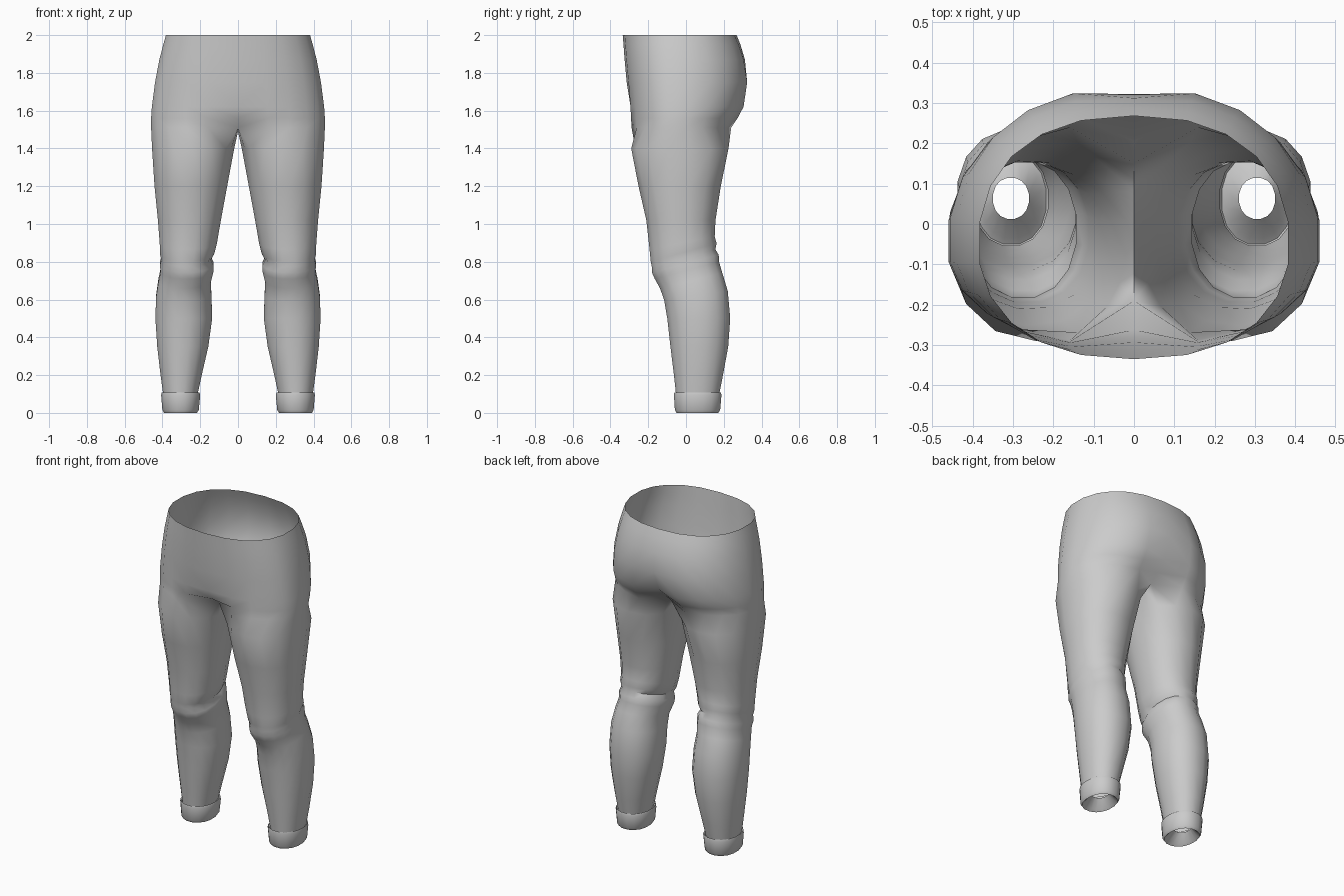
import bpy, bmesh
from math import sin, cos, radians, copysign

OUT, INN = 12, 4          # points on the outer sweep, points on the inseam


def power(v, p):
    return copysign(abs(v) ** p, v)


def leg_ring(z, x0, x1, y0, y1, tilt=0.0):
    """Closed loop: front inseam corner, round the outside, back along the inseam."""
    t = min(max((z - 0.9) / 0.5, 0), 1)
    h = 56 + (40 - 56) * t
    angles = [180 + h + (360 - 2 * h) * i / (OUT - 1) for i in range(OUT)]
    angles += [180 - h + 2 * h * (i + 1) / (INN + 1) for i in range(INN)]
    cx, cy, rx, ry = (x0 + x1) / 2, (y0 + y1) / 2, (x1 - x0) / 2, (y1 - y0) / 2
    pts = []
    for a in map(radians, angles):
        y = ry * power(sin(a), 0.92)
        pts.append((cx + rx * power(cos(a), 0.92), cy + y, z + tilt * y))
    return pts


def hip_ring(z, rx, yf, yb, cf, cb):
    """Half loop from front centre to back centre; cf and cb set the centre dents."""
    cy, pts = -0.05, []
    for i in range(OUT):
        a = radians(-90 + 180 * i / (OUT - 1))
        s = power(sin(a), 0.9)
        pts.append((rx * cos(a) ** 0.85, cy + s * ((yb - cy) if s > 0 else (cy - yf)), z))
    pts[0], pts[-1] = (0, cf, z), (0, cb, z)
    return pts


def build(name, rings, hips=()):
    bm = bmesh.new()
    loops = [[bm.verts.new(p) for p in r] for r in rings]
    for a, b in zip(loops, loops[1:]):
        n = len(a)
        for i in range(n):
            j = (i + 1) % n
            bm.faces.new((a[i], a[j], b[j], b[i]))
    prev = loops[-1][:OUT]
    for r in hips:
        cur = [bm.verts.new(p) for p in r]
        for i in range(OUT - 1):
            bm.faces.new((prev[i], prev[i + 1], cur[i + 1], cur[i]))
        prev = cur
    # mirror to the other leg and weld the centre seam
    geom = bm.verts[:] + bm.edges[:] + bm.faces[:]
    bmesh.ops.mirror(bm, geom=geom, axis='X', merge_dist=0.0005)
    bmesh.ops.recalc_face_normals(bm, faces=bm.faces[:])
    me = bpy.data.meshes.new(name)
    bm.to_mesh(me)
    bm.free()
    ob = bpy.data.objects.new(name, me)
    bpy.context.collection.objects.link(ob)
    bpy.ops.object.select_all(action='DESELECT')
    ob.select_set(True)
    bpy.context.view_layer.objects.active = ob
    bpy.ops.object.shade_smooth_by_angle(angle=radians(50))
    return ob


# trouser legs from ankle to thigh, with knee folds
legs = [leg_ring(*r) for r in (
    (0.10, 0.212, 0.398, -0.055, 0.178),
    (0.20, 0.190, 0.412, -0.066, 0.198),
    (0.35, 0.155, 0.430, -0.085, 0.226),
    (0.50, 0.134, 0.440, -0.102, 0.237),
    (0.62, 0.138, 0.436, -0.118, 0.224, 0.15),
    (0.70, 0.142, 0.424, -0.140, 0.195, 0.25),
    (0.755, 0.128, 0.412, -0.168, 0.178, 0.27),
    (0.79, 0.128, 0.416, -0.183, 0.176, 0.27),
    (0.82, 0.142, 0.408, -0.184, 0.158, 0.27),
    (0.85, 0.124, 0.416, -0.190, 0.165, 0.27),
    (0.90, 0.110, 0.417, -0.196, 0.155, 0.2),
    (1.02, 0.088, 0.427, -0.212, 0.158),
    (1.20, 0.055, 0.446, -0.252, 0.185),
    (1.40, 0.018, 0.460, -0.290, 0.225))]

# crotch loop: hip sweep plus inseam points on the centre plane
crotch = hip_ring(1.51, 0.464, -0.297, 0.25, -0.19, 0.15)
crotch += [(0, 0.15 - 0.34 * (i + 1) / (INN + 1), 1.49) for i in range(INN)]

# seat and open waist
hips = [hip_ring(*r) for r in (
    (1.56, 0.464, -0.300, 0.285, -0.262, 0.205),
    (1.62, 0.460, -0.303, 0.318, -0.293, 0.268),
    (1.75, 0.443, -0.314, 0.338, -0.314, 0.322),
    (1.87, 0.420, -0.325, 0.318, -0.325, 0.312),
    (1.95, 0.399, -0.331, 0.290, -0.331, 0.288),
    (2.00, 0.385, -0.335, 0.268, -0.335, 0.268))]
build("trousers", legs + [crotch], hips)

# turned-up cuffs folding inwards to a small ankle hole
build("cuffs", [leg_ring(*r) for r in (
    (0.100, 0.212, 0.398, -0.055, 0.178),
    (0.108, 0.202, 0.406, -0.064, 0.187),
    (0.095, 0.198, 0.409, -0.066, 0.190),
    (0.015, 0.206, 0.402, -0.061, 0.183),
    (0.000, 0.216, 0.393, -0.052, 0.173),
    (0.012, 0.228, 0.380, -0.036, 0.158),
    (0.060, 0.260, 0.350, 0.012, 0.115))])
